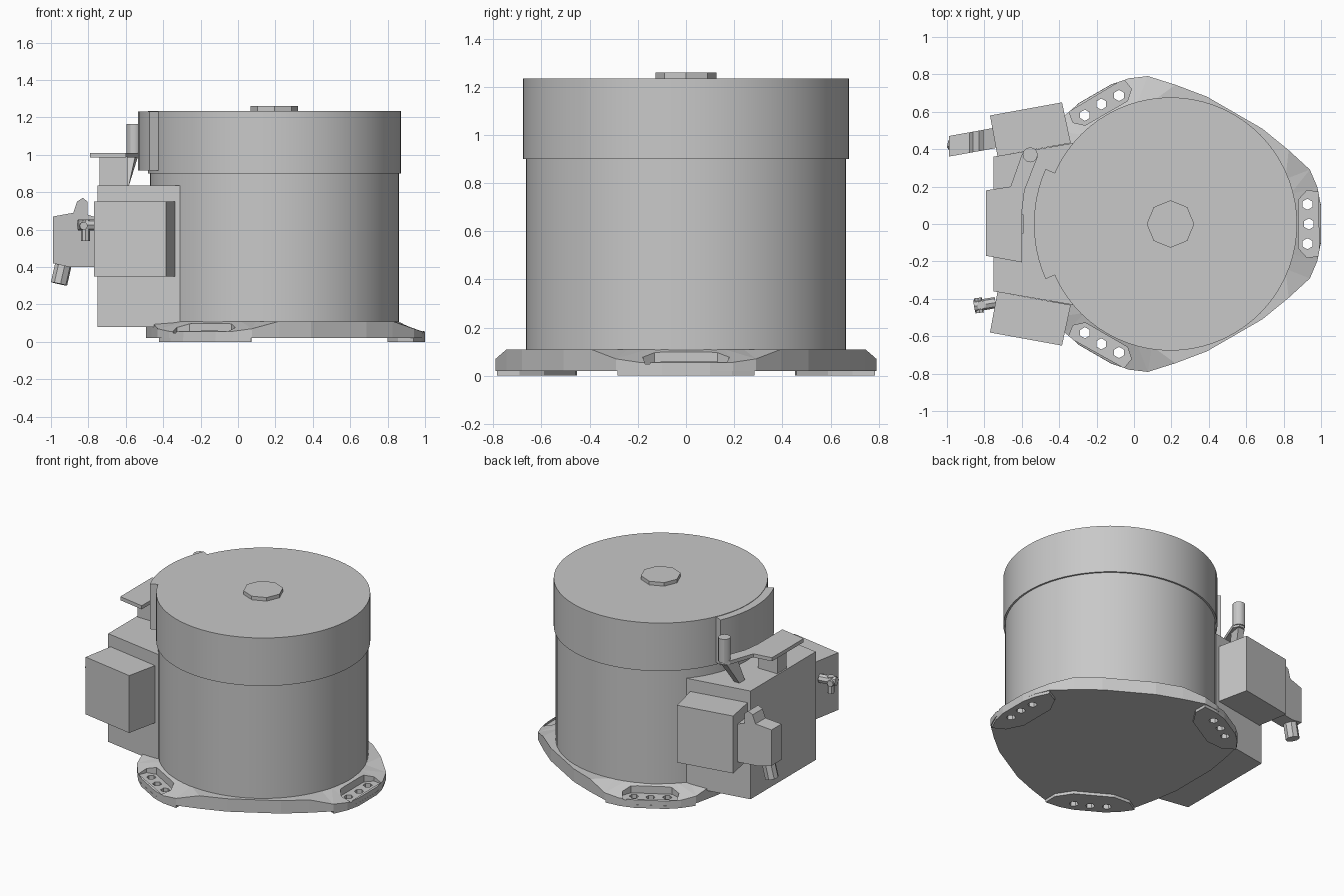
import bpy, bmesh
from math import cos, sin, radians, pi
from mathutils import Vector, Matrix

old = bpy.data.objects.get("Cube")
if old:
    bpy.data.objects.remove(old)

grey = bpy.data.materials.new("mid_grey")
grey.use_nodes = True
grey.diffuse_color = (0.58, 0.58, 0.58, 1)
grey.node_tree.nodes["Principled BSDF"].inputs["Base Color"].default_value = grey.diffuse_color

CX = 0.195            # housing axis
LOBES = (0, 120, 240)  # mounting lobe directions


def finish(name, bm, smooth=False):
    bmesh.ops.recalc_face_normals(bm, faces=bm.faces)
    mesh = bpy.data.meshes.new(name)
    bm.to_mesh(mesh)
    bm.free()
    mesh.materials.append(grey)
    ob = bpy.data.objects.new(name, mesh)
    bpy.context.collection.objects.link(ob)
    if smooth:
        bpy.ops.object.select_all(action='DESELECT')
        ob.select_set(True)
        bpy.context.view_layer.objects.active = ob
        bpy.ops.object.shade_smooth_by_angle(angle=radians(30))
    return ob


def add_loft(bm, low, high):
    """Closed solid between two rings of equal length."""
    a = [bm.verts.new(p) for p in low]
    b = [bm.verts.new(p) for p in high]
    bm.faces.new(a)
    bm.faces.new(b)
    for i in range(len(a)):
        j = (i + 1) % len(a)
        bm.faces.new((a[i], a[j], b[j], b[i]))


def add_prism(bm, outline, z0, z1):
    add_loft(bm, [(x, y, z0) for x, y in outline], [(x, y, z1) for x, y in outline])


def prism(name, outline, z0, z1, smooth=False):
    bm = bmesh.new()
    add_prism(bm, outline, z0, z1)
    return finish(name, bm, smooth)


def add_rod(bm, start, end, radius, sides=12):
    a, b = Vector(start), Vector(end)
    turn = (b - a).to_track_quat('Z', 'Y').to_matrix().to_4x4()
    bmesh.ops.create_cone(bm, cap_ends=True, segments=sides, radius1=radius, radius2=radius,
                          depth=(b - a).length, matrix=Matrix.Translation((a + b) / 2) @ turn)


def rod(name, start, end, radius, sides=12, smooth=False):
    bm = bmesh.new()
    add_rod(bm, start, end, radius, sides)
    return finish(name, bm, smooth)


def polar(r, deg):
    return (CX + r * cos(radians(deg)), r * sin(radians(deg)))


def to_lobe(points, deg):
    """Place (radial, tangential) points in a lobe direction."""
    c, s = cos(radians(deg)), sin(radians(deg))
    return [(CX + u * c - v * s, u * s + v * c) for u, v in points]


def cut(ob, cutter):
    mod = ob.modifiers.new("cut", 'BOOLEAN')
    mod.operation, mod.solver, mod.object = 'DIFFERENCE', 'EXACT', cutter
    bpy.context.view_layer.update()
    mesh = bpy.data.meshes.new_from_object(ob.evaluated_get(bpy.context.evaluated_depsgraph_get()))
    ob.modifiers.clear()
    ob.data = mesh


# housing, cover and top button
rod("housing", (CX, 0, 0.10), (CX, 0, 0.9), 0.665, 72, True)
rod("cover", (CX, 0, 0.9), (CX, 0, 1.235), 0.677, 72, True)
rod("top_button", (CX, 0, 1.225), (CX, 0, 1.26), 0.127, 8)

# three-lobed base plate: half lobe as (angle, radius, rim height), mirrored and repeated
half = [(7, 0.81, 0.055), (14, 0.81, 0.056), (21.3, 0.80, 0.07), (32, 0.745, 0.11), (46, 0.708, 0.11)]
lobe = [(-a, r, z) for a, r, z in reversed(half)] + half
rim = [(d + a, r, z) for d in LOBES for a, r, z in lobe]
bm = bmesh.new()
bottom = [bm.verts.new((*polar(r, a), 0.02)) for a, r, z in rim]
edge = [bm.verts.new((*polar(r, a), z)) for a, r, z in rim]
inner = [bm.verts.new((*polar(0.66, a), 0.11)) for a, r, z in rim]
bm.faces.new(bottom)
bm.faces.new(inner)
for low, high in ((bottom, edge), (edge, inner)):
    for i in range(len(rim)):
        j = (i + 1) % len(rim)
        bm.faces.new((low[i], low[j], high[j], high[i]))
bmesh.ops.triangulate(bm, faces=[f for f in bm.faces if len(f.verts) == 4])
plate = finish("base_plate", bm)

# bolt pockets and bolt holes
pocket = [(0.685, -0.13), (0.685, 0.13), (0.73, 0.18), (0.79, 0.17), (0.795, -0.17), (0.73, -0.18)]
bm = bmesh.new()
for d in LOBES:
    add_prism(bm, to_lobe(pocket, d), 0.048, 0.3)
pockets = finish("pocket_cutter", bm)
bm = bmesh.new()
for d in LOBES:
    for a in (-8.2, 0, 8.2):
        x, y = polar(0.74, d + a)
        add_rod(bm, (x, y, -0.1), (x, y, 0.3), 0.03, 6)
holes = finish("hole_cutter", bm)
cut(plate, pockets)
cut(plate, holes)

# foot pads under the lobes
pad = [(0.805, -0.1), (0.805, 0.1), (0.785, 0.19), (0.742, 0.285), (0.66, 0.24), (0.605, 0.13),
       (0.605, -0.13), (0.66, -0.24), (0.742, -0.285), (0.785, -0.19)]
for d, label in zip(LOBES, ("left", "back", "front")):
    foot = prism(label + "_foot_pad", to_lobe(pad, d), 0, 0.022)
    cut(foot, holes)
for helper in (pockets, holes):
    bpy.data.objects.remove(helper)

# curved band on the cover
arc = [180 + 23.8 * (i / 6 - 1) for i in range(13)]
band = [polar(0.73, a) for a in arc] + [polar(0.66, a) for a in reversed(arc)]
prism("cover_band", band, 0.915, 1.232, True)

# tapered terminal housing beside the cylinder
prism("side_housing", [(-0.75, -0.36), (-0.31, -0.435), (-0.2, -0.3), (-0.2, 0.3),
                       (-0.31, 0.435), (-0.75, 0.36)], 0.08, 0.835)

# angled boxes on both flanks
for side, label in ((1, "back"), (-1, "front")):
    box = [(-0.77, 0.58), (-0.385, 0.65), (-0.338, 0.433), (-0.73, 0.363)]
    prism(label + "_box", [(x, side * y) for x, y in box], 0.35, 0.75)

# latch: plate with arm, support block, gusset and pin
prism("latch_plate", [(-0.79, -0.17), (-0.6, -0.205), (-0.6, 0.06), (-0.585, 0.18), (-0.515, 0.36),
                      (-0.535, 0.4), (-0.575, 0.4), (-0.6, 0.37), (-0.66, 0.2), (-0.79, 0.18)],
      0.985, 1.01)
prism("latch_support", [(-0.74, -0.05), (-0.59, -0.05), (-0.59, 0.05), (-0.74, 0.05)], 0.82, 0.99)
bm = bmesh.new()
add_loft(bm, [(-0.625, 0.24, 0.83), (-0.585, 0.24, 0.83), (-0.585, 0.3, 0.83), (-0.625, 0.3, 0.83)],
         [(-0.61, 0.3, 0.99), (-0.55, 0.3, 0.99), (-0.535, 0.39, 0.99), (-0.585, 0.39, 0.99)])
finish("latch_gusset", bm)
rod("latch_pin", (-0.555, 0.37, 1.0), (-0.555, 0.37, 1.165), 0.04, 12, True)

# cable connector on the back box: side profile extruded along the box angle
profile = [(-0.99, 0.42), (-0.99, 0.67), (-0.88, 0.69), (-0.86, 0.75), (-0.83, 0.77),
           (-0.805, 0.75), (-0.805, 0.68), (-0.74, 0.66), (-0.74, 0.4), (-0.9, 0.4)]


def slab(offset):
    return [(x, 0.437 + (x + 0.87) * 0.18 + offset, z) for x, z in profile]


bm = bmesh.new()
add_loft(bm, slab(-0.055), slab(0.055))
finish("cable_connector", bm)
rod("cable_gland", (-0.93, 0.425, 0.43), (-0.957, 0.42, 0.31), 0.045, 8)

# small tap on the front box
bm = bmesh.new()
add_rod(bm, (-0.74, -0.42, 0.625), (-0.855, -0.44, 0.625), 0.03, 8)
add_rod(bm, (-0.815, -0.433, 0.54), (-0.815, -0.433, 0.655), 0.024, 8)
add_rod(bm, (-0.835, -0.395, 0.62), (-0.825, -0.475, 0.62), 0.022, 8)
finish("tap", bm)
